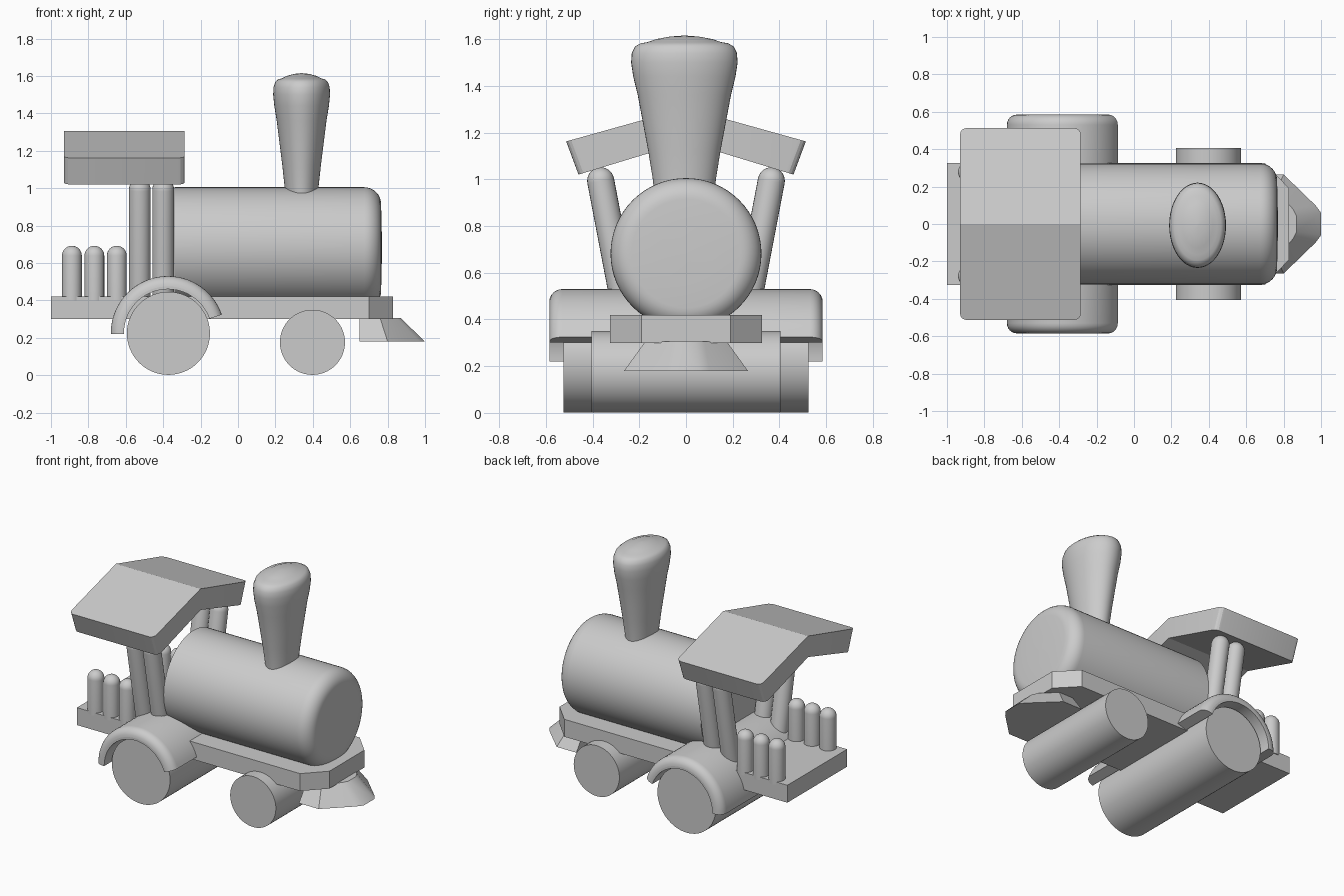
import bpy, bmesh, math
from mathutils import Vector, Matrix

if "Cube" in bpy.data.objects:
    bpy.data.objects.remove(bpy.data.objects["Cube"])


def finish(name, bm, angle=35):
    bmesh.ops.recalc_face_normals(bm, faces=bm.faces)
    me = bpy.data.meshes.new(name)
    bm.to_mesh(me)
    bm.free()
    ob = bpy.data.objects.new(name, me)
    bpy.context.collection.objects.link(ob)
    bpy.ops.object.select_all(action='DESELECT')
    ob.select_set(True)
    bpy.context.view_layer.objects.active = ob
    bpy.ops.object.shade_smooth_by_angle(angle=math.radians(angle))
    return ob


def loft(name, rings, angle=35):
    """Skin closed rings of equal length and cap both ends."""
    bm = bmesh.new()
    vs = [[bm.verts.new(p) for p in ring] for ring in rings]
    n = len(vs[0])
    for a, b in zip(vs, vs[1:]):
        for i in range(n):
            bm.faces.new((a[i], a[(i + 1) % n], b[(i + 1) % n], b[i]))
    bm.faces.new(vs[0])
    bm.faces.new(vs[-1])
    return finish(name, bm, angle)


def lathe(name, profile, matrix, seg=48, sx=1, sy=1):
    """Revolve (radius, height) points around local z."""
    rings = []
    for r, h in profile:
        rings.append([matrix @ Vector((sx * r * math.cos(t), sy * r * math.sin(t), h))
                      for t in (2 * math.pi * i / seg for i in range(seg))])
    return loft(name, rings)


def arc(cx, cy, r, a0, a1, n):
    return [(cx + r * math.cos(math.radians(a0 + (a1 - a0) * i / n)),
             cy + r * math.sin(math.radians(a0 + (a1 - a0) * i / n))) for i in range(n + 1)]


def capsule(name, base, tip, r):
    base, tip = Vector(base), Vector(tip)
    d = tip - base
    m = Matrix.Translation(base) @ d.to_track_quat('Z', 'Y').to_matrix().to_4x4()
    lathe(name, [(r, 0)] + arc(0, d.length - r, r, 0, 88, 8), m, 24)


def mirrored(half):
    return half + [(x, -y) for x, y in reversed(half)]


# Base platform with chamfered front corners
plan = mirrored([(-1, .325), (.70, .325), (.83, .19)])
loft("platform", [[(x, y, z) for x, y in plan] for z in (.30, .42)])

# Boiler with rounded front edge
along_x = Matrix.Translation((0, 0, .682)) @ Matrix.Rotation(math.pi / 2, 4, 'Y')
lathe("boiler", [(.323, -.34)] + arc(.233, .675, .09, 0, 90, 8) + [(.12, .768), (.004, .77)],
      along_x, 64)

# Oval flared chimney with shallow dome top
lathe("chimney", [(.086, .94), (.09, 1.0), (.103, 1.12), (.118, 1.24), (.133, 1.36),
                  (.146, 1.44), (.152, 1.50), (.150, 1.54), (.141, 1.568), (.125, 1.582),
                  (.105, 1.587), (.08, 1.600), (.04, 1.611), (.003, 1.615)],
      Matrix.Translation((.34, -.007, 0)), 48, 1, 1.5)

# Wheel drums, rear and front
for name, x, r, w in (("rear_wheels", -.372, .222, .525), ("front_wheels", .398, .174, .405)):
    m = Matrix.Translation((x, 0, r + .002)) @ Matrix.Rotation(math.pi / 2, 4, 'X')
    lathe(name, [(r, -w), (r, w)], m, 64)

# Fender arching over the rear wheels
half = [(.235, .585), (.25, .585)] + arc(.25, .53, .055, 90, 0, 6)
section = mirrored(half)
rings = []
for i in range(33):
    t = math.radians(19 + 162 * i / 32)
    rings.append([(-.375 + r * math.cos(t), y, .225 + r * math.sin(t)) for r, y in section])
loft("rear_fender", rings)

# Gabled roof with rounded outer corners
gable = [(-.513, 1.162), (0, 1.305), (.513, 1.162), (.46, 1.02), (0, 1.16), (-.46, 1.02)]
bm = bmesh.new()
ends = [[bm.verts.new((x, y, z)) for y, z in gable] for x in (-.93, -.285)]
for i in range(6):
    j = (i + 1) % 6
    bm.faces.new((ends[0][i], ends[0][j], ends[1][j], ends[1][i]))
for e in ends:  # end caps split at the ridge
    for k in ((0, 1, 4, 5), (1, 2, 3, 4)):
        bm.faces.new([e[i] for i in k])
corners = [bm.edges.get((e[a], e[b])) for e in ends for a, b in ((0, 5), (2, 3))]
bmesh.ops.bevel(bm, geom=corners, offset=.035, segments=4, profile=.5, affect='EDGES')
finish("roof", bm, 12)

# Leaning roof posts and rear railing pegs on both sides
for side, label in ((-1, "near"), (1, "far")):
    for i, x in enumerate((-.525, -.40)):
        capsule(f"roof_post_{label}_{i + 1}", (x, side * .25, .39), (x, side * .376, 1.05), .058)
    for i, x in enumerate((-.888, -.768, -.648)):
        capsule(f"rail_peg_{label}_{i + 1}", (x, side * .278, .40), (x, side * .278, .692), .053)

# Sloped front guard under the platform
low = mirrored([(.65, .265), (.80, .265), (.97, .10), (1.0, .06)])
top = mirrored([(.65, .175), (.76, .175), (.85, .08), (.87, .04)])
loft("front_guard", [[(x, y, .18) for x, y in low], [(x, y, .305) for x, y in top]], 25)
